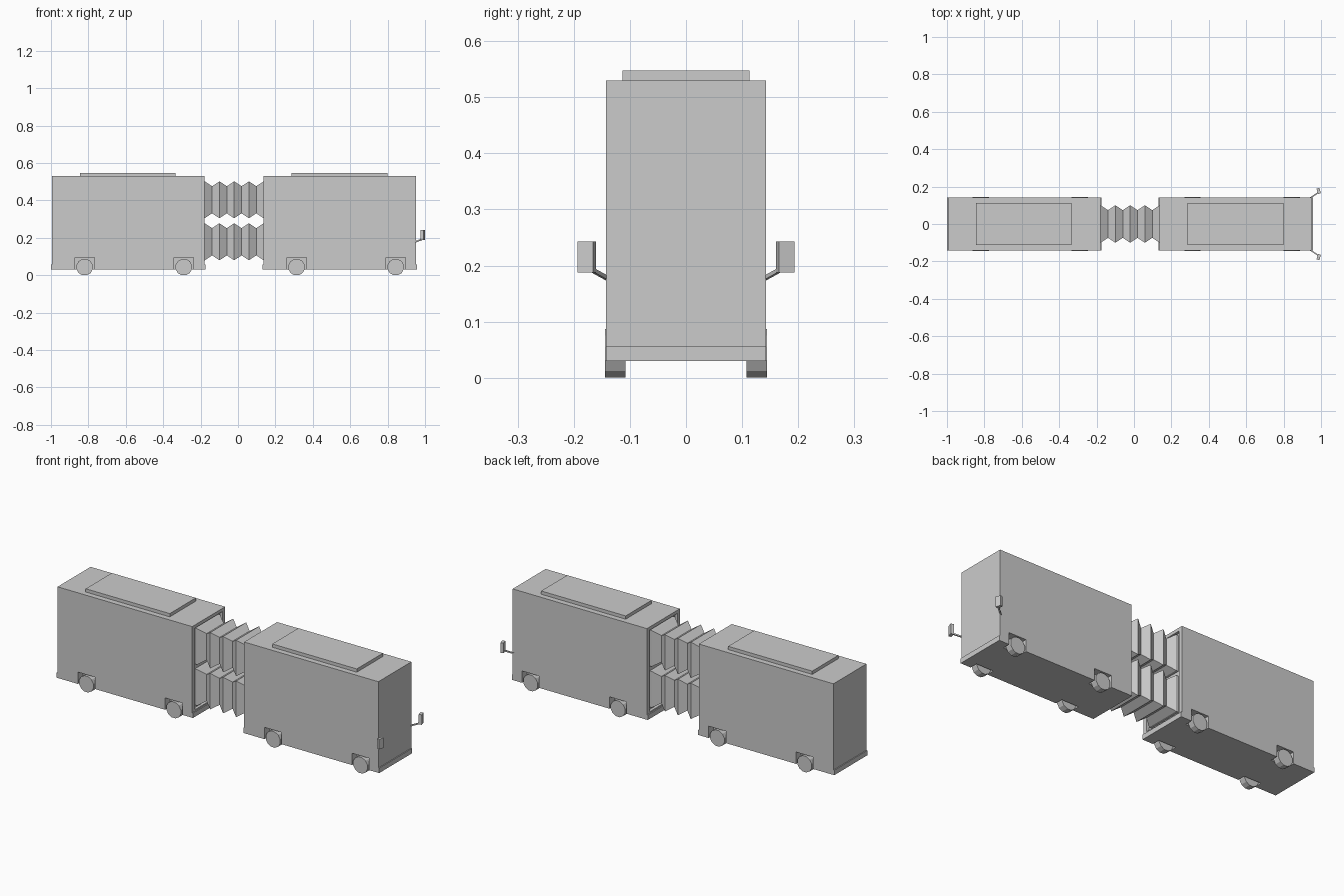
import bpy, bmesh, math
from mathutils import Vector

if "Cube" in bpy.data.objects:
    bpy.data.objects.remove(bpy.data.objects["Cube"])


def finish(bm, name):
    bmesh.ops.recalc_face_normals(bm, faces=bm.faces)
    me = bpy.data.meshes.new(name)
    bm.to_mesh(me)
    bm.free()
    ob = bpy.data.objects.new(name, me)
    bpy.context.collection.objects.link(ob)
    return ob


def box(name, x, y, z):
    bm = bmesh.new()
    bmesh.ops.create_cube(bm, size=1)
    for v in bm.verts:
        v.co = Vector([(a + b) / 2 + c * (b - a) for c, (a, b) in zip(v.co, (x, y, z))])
    return finish(bm, name)


def cut(ob, cutter):
    m = ob.modifiers.new("cut", "BOOLEAN")
    m.operation, m.solver, m.object = "DIFFERENCE", "EXACT", cutter
    cutter.hide_render = True
    cutter.hide_viewport = True


def wheel(name, x, side):
    # Twelve-sided disc, flat at the bottom
    r = 0.045
    bm = bmesh.new()
    ring = [bm.verts.new((x + r * math.sin(math.radians(15 + 30 * i)), side * 0.108,
                          0.0435 + r * math.cos(math.radians(15 + 30 * i)))) for i in range(12)]
    f = bm.faces.new(ring)
    ext = bmesh.ops.extrude_face_region(bm, geom=[f])["geom"]
    bmesh.ops.translate(bm, vec=(0, side * 0.036, 0),
                        verts=[v for v in ext if isinstance(v, bmesh.types.BMVert)])
    if f.is_valid is False or not any(g == f for g in bm.faces):
        bm.faces.new(ring)
    return finish(bm, name)


def car(name, x0, x1, inner, wheels, pod):
    # Body side profile with a slightly longer skirt at the bottom
    W, s = 0.143, 0.005
    prof = [(x0 - s, 0.03), (x1 + s, 0.03), (x1 + s, 0.057), (x1, 0.057),
            (x1, 0.53), (x0, 0.53), (x0, 0.057), (x0 - s, 0.057)]
    bm = bmesh.new()
    a = [bm.verts.new((x, -W, z)) for x, z in prof]
    b = [bm.verts.new((x, W, z)) for x, z in prof]
    bm.faces.new(a)
    bm.faces.new(b[::-1])
    for i in range(8):
        j = (i + 1) % 8
        bm.faces.new((a[i], b[i], b[j], a[j]))
    body = finish(bm, name + "_body")
    # Recess around the gangway
    cut(body, box(name + "_gangway_cutter", (inner - 0.015, inner + 0.015),
                  (-0.12, 0.12), (0.065, 0.512)))
    # Wheel wells and wheels
    for i, wx in enumerate(wheels):
        for side in (-1, 1):
            y = sorted((side * 0.10, side * 0.2))
            cut(body, box(f"{name}_well_cutter_{i}_{side}", (wx - 0.052, wx + 0.052), y, (0.0, 0.095)))
            wheel(f"{name}_wheel_{i}_{side}", wx, side)
    # Roof unit
    box(name + "_roof_unit", pod, (-0.113, 0.113), (0.529, 0.548))


car("rear_car", -0.995, -0.178, -0.178, (-0.82, -0.29), (-0.845, -0.335))
car("front_car", 0.137, 0.952, 0.137, (0.313, 0.843), (0.287, 0.80))


# Pleated gangway bellows, alternating wide and narrow rings
def bellows(name, z0, z1):
    xs = [-0.178 + i * 0.315 / 8 for i in range(9)]
    rings = [(-0.192, 0)] + [(x, 0.026 * (i % 2)) for i, x in enumerate(xs)] + [(0.151, 0)]
    bm = bmesh.new()
    prev = first = None
    for x, d in rings:
        y, a, b = 0.1 - d, z0 + d, z1 - d
        r = [bm.verts.new((x, p, q)) for p, q in ((-y, a), (y, a), (y, b), (-y, b))]
        if prev:
            for i in range(4):
                j = (i + 1) % 4
                bm.faces.new((prev[i], prev[j], r[j], r[i]))
        first = first or r
        prev = r
    bm.faces.new(first)
    bm.faces.new(prev)
    return finish(bm, name)


bellows("upper_bellows", 0.305, 0.502)
bellows("lower_bellows", 0.08, 0.278)

# Side mirrors on angled arms
for side in (-1, 1):
    head = box(f"mirror_head_{side}", (-0.008, 0.008), (-0.0145, 0.0145), (-0.0275, 0.0275))
    head.location = (0.9875, side * 0.177, 0.2155)
    head.rotation_euler.z = side * math.radians(17)
    p, q = Vector((0.94, side * 0.138, 0.176)), Vector((0.984, side * 0.167, 0.192))
    arm = box(f"mirror_arm_{side}", (-0.0035, 0.0035), (-0.0035, 0.0035),
              (-(q - p).length / 2, (q - p).length / 2))
    arm.location = (p + q) / 2
    arm.rotation_mode = "QUATERNION"
    arm.rotation_quaternion = (q - p).to_track_quat("Z", "Y")
